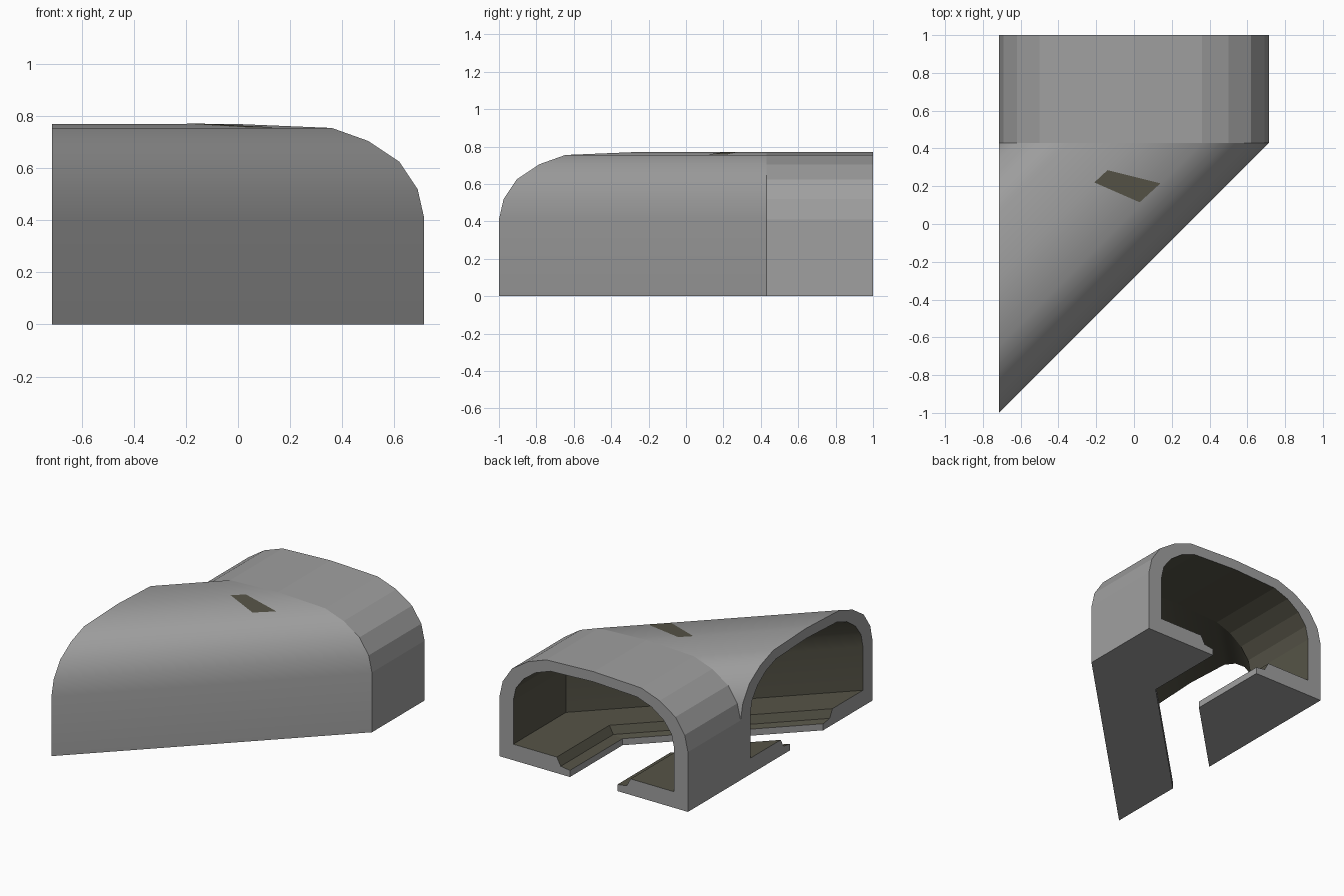
import bpy, bmesh, math

if "Cube" in bpy.data.objects:
    bpy.data.objects.remove(bpy.data.objects["Cube"])

W, BEND_Y, BACK_Y = 0.715, 0.43, 1.0


def material(name, rgb):
    m = bpy.data.materials.new(name)
    m.diffuse_color = (*rgb, 1)
    m.use_nodes = True
    m.node_tree.nodes["Principled BSDF"].inputs["Base Color"].default_value = m.diffuse_color
    return m


grey = material("outer grey", (0.35, 0.35, 0.35))
olive = material("inner dark olive", (0.092, 0.088, 0.063))

# Half cross-section (offset from centre, height); both ends at the floor slot
outer = [(0.18, 0), (W, 0), (W, 0.41), (0.69, 0.52), (0.62, 0.625),
         (0.50, 0.705), (0.36, 0.755), (0, 0.77)]
inner = [(0.18, 0.045), (0.25, 0.055), (0.28, 0.11), (0.61, 0.11), (0.61, 0.41),
         (0.59, 0.50), (0.53, 0.58), (0.44, 0.645), (0.33, 0.685), (0, 0.70)]


def full(half):
    return half + [(-u, z) for u, z in reversed(half[:-1])]


out_pts, in_pts = full(outer), full(inner)
profile = out_pts + in_pts[::-1]
n, n_out = len(profile), len(out_pts)

# Stations: back opening, bend line, side opening (turned 90 degrees about the inner corner)
stations = [lambda u: (u, BACK_Y),
            lambda u: (u, BEND_Y),
            lambda u: (-W, BEND_Y - (u + W))]

bm = bmesh.new()
rings = [[bm.verts.new((*s(u), z)) for u, z in profile] for s in stations]
for k in range(2):
    a, b = rings[k], rings[k + 1]
    for i in range(n):
        j = (i + 1) % n
        f = bm.faces.new((a[i], a[j], b[j], b[i]))
        # inner surfaces are dark, outer shell and slot edges grey
        f.material_index = 1 if n_out <= i < n - 1 else 0
        f.smooth = k == 1
for ring in (rings[0], rings[2]):
    bm.faces.new(ring)
bmesh.ops.remove_doubles(bm, verts=bm.verts, dist=1e-5)
bmesh.ops.recalc_face_normals(bm, faces=bm.faces)

# Hard edges at corners and along the bend line, smooth over the angled roof
for e in bm.edges:
    on_bend = all(abs(v.co.y - BEND_Y) < 1e-4 for v in e.verts)
    e.smooth = not on_bend and e.calc_face_angle(math.pi) < math.radians(40)

mesh = bpy.data.meshes.new("elbow_shell")
bm.to_mesh(mesh)
bm.free()
mesh.materials.append(grey)
mesh.materials.append(olive)
bpy.context.collection.objects.link(bpy.data.objects.new("elbow_shell", mesh))

# Dark patch lying on the shallow roof facet of the bend
verts = []
for x, y in [(-0.21, 0.22), (0.03, 0.115), (0.14, 0.215), (-0.14, 0.285)]:
    u = x + BEND_Y - y
    verts.append((x, y, 0.77 - max(u, 0) * 0.015 / 0.36 + 0.002))
patch = bpy.data.meshes.new("roof_patch")
patch.from_pydata(verts, [], [(0, 1, 2, 3)])
patch.materials.append(olive)
bpy.context.collection.objects.link(bpy.data.objects.new("roof_patch", patch))
